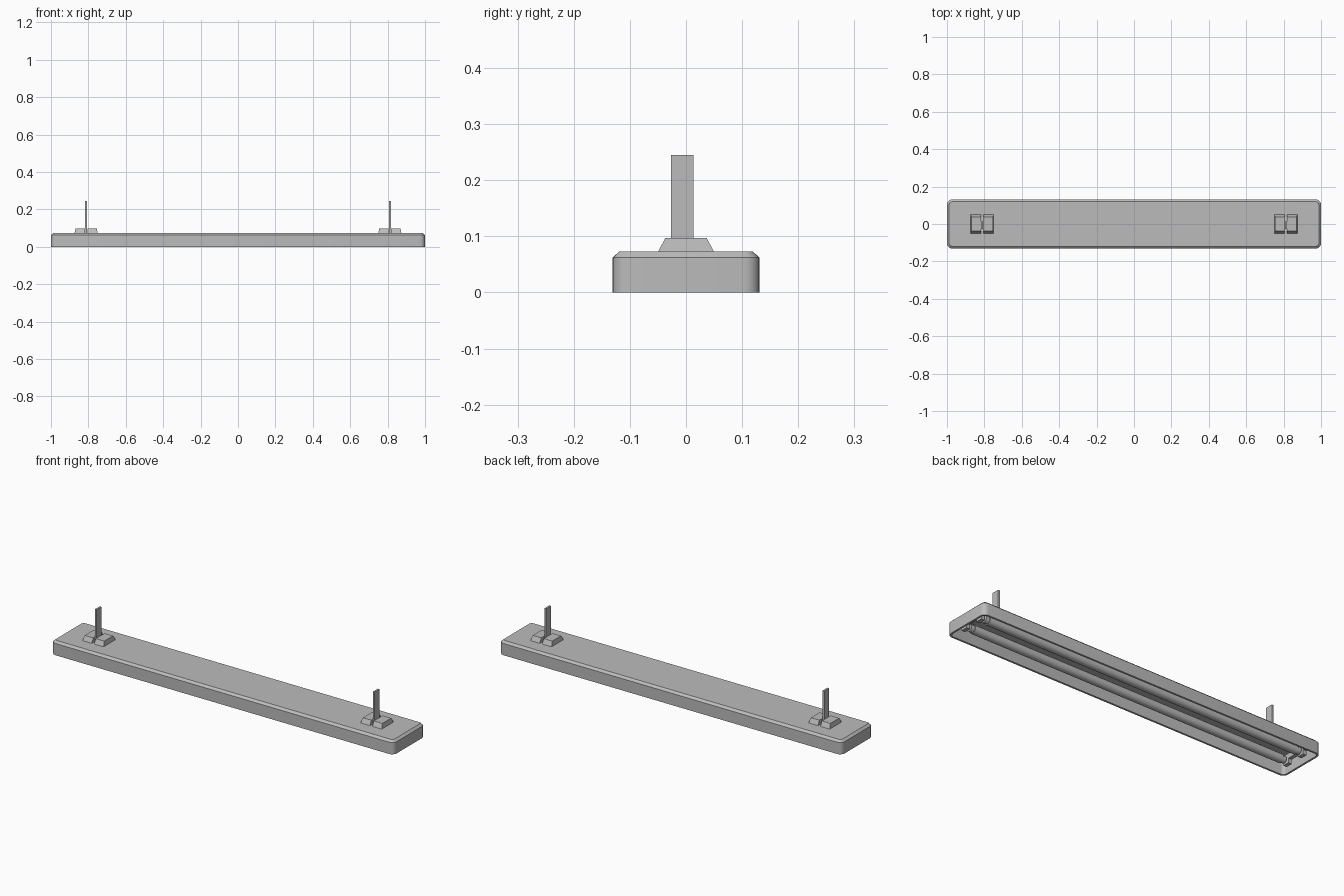
import bpy, bmesh, math
from mathutils import Matrix

if "Cube" in bpy.data.objects:
    bpy.data.objects.remove(bpy.data.objects["Cube"])

grey = bpy.data.materials.new("light_grey")
grey.use_nodes = True
colour = (0.5, 0.5, 0.5, 1)
grey.diffuse_color = colour
grey.node_tree.nodes["Principled BSDF"].inputs["Base Color"].default_value = colour


def finish(name, bm, smooth=False):
    bmesh.ops.recalc_face_normals(bm, faces=bm.faces)
    mesh = bpy.data.meshes.new(name)
    bm.to_mesh(mesh)
    bm.free()
    obj = bpy.data.objects.new(name, mesh)
    bpy.context.collection.objects.link(obj)
    mesh.materials.append(grey)
    if smooth:
        bpy.ops.object.select_all(action="DESELECT")
        obj.select_set(True)
        bpy.context.view_layer.objects.active = obj
        bpy.ops.object.shade_smooth_by_angle(angle=math.radians(32))
    return obj


def box(name, x, y, z):
    """Box from (min, max) ranges."""
    bm = bmesh.new()
    size = [r[1] - r[0] for r in (x, y, z)]
    mid = [sum(r) / 2 for r in (x, y, z)]
    bmesh.ops.create_cube(bm, size=1, matrix=Matrix.Translation(mid) @ Matrix.Diagonal((*size, 1)))
    return finish(name, bm)


def rounded_ring(bm, inset, z, radius=0.027, steps=5):
    """Rounded rectangle of vertices, inset from the outer housing wall."""
    r = max(radius - inset, 0.012)
    cx, cy = 1 - inset - r, 0.131 - inset - r
    ring = []
    for i, (sx, sy) in enumerate(((1, 1), (-1, 1), (-1, -1), (1, -1))):
        for k in range(steps + 1):
            a = math.pi / 2 * (i + k / steps)
            ring.append(bm.verts.new((sx * cx + r * math.cos(a), sy * cy + r * math.sin(a), z)))
    return ring


# Housing: hollow tray, open below, with a chamfered top edge
bm = bmesh.new()
sections = ((0.012, 0.06), (0.01, 0), (0, 0), (0, 0.062), (0.012, 0.073))
rings = [rounded_ring(bm, inset, z) for inset, z in sections]
for low, high in zip(rings, rings[1:]):
    for i in range(len(low)):
        j = (i + 1) % len(low)
        bm.faces.new((low[i], low[j], high[j], high[i]))
bm.faces.new(rings[0])
bm.faces.new(rings[-1])
finish("housing", bm, True)

for side, sign in (("left", 1), ("right", -1)):
    mx = 0.812 * sign

    # Mounting clamp: two wedge blocks with a slot between them
    for part, d in (("outer", sign), ("inner", -sign)):
        bm = bmesh.new()
        rows = []
        for half, z, reach in ((0.05, 0.072, 0.062), (0.037, 0.097, 0.057)):
            rows.append([bm.verts.new((mx + d * x, y, z)) for x, y in
                         ((0.007, -half), (reach, -half), (reach, half), (0.007, half))])
        for i in range(4):
            j = (i + 1) % 4
            bm.faces.new((rows[0][i], rows[0][j], rows[1][j], rows[1][i]))
        for row in rows:
            bm.faces.new(row)
        finish(f"{side}_{part}_clamp_block", bm)

    # Hanging strap
    box(f"{side}_hanging_strap", (mx - 0.005, mx + 0.005), (-0.027, 0.013), (0.072, 0.245))

    # Lamp holders at the ends of the tubes
    x_range = sorted((0.945 * sign, 0.965 * sign))
    box(f"{side}_holder_bar", x_range, (-0.085, 0.085), (0.035, 0.061))
    for y in (-0.052, 0.052):
        box(f"{side}_lamp_holder", x_range, (y - 0.018, y + 0.018), (0.012, 0.06))

# Two lamp tubes with narrow end caps and contact pins
for name, y in (("front", -0.052), ("back", 0.052)):
    for part, radius, half in (("tube", 0.022, 0.915), ("end_caps", 0.018, 0.935), ("pins", 0.004, 0.95)):
        bm = bmesh.new()
        bmesh.ops.create_cone(bm, cap_ends=True, segments=24, radius1=radius, radius2=radius, depth=2 * half,
                              matrix=Matrix.Translation((0, y, 0.03)) @ Matrix.Rotation(math.pi / 2, 4, "Y"))
        finish(f"{name}_lamp_{part}", bm, True)
